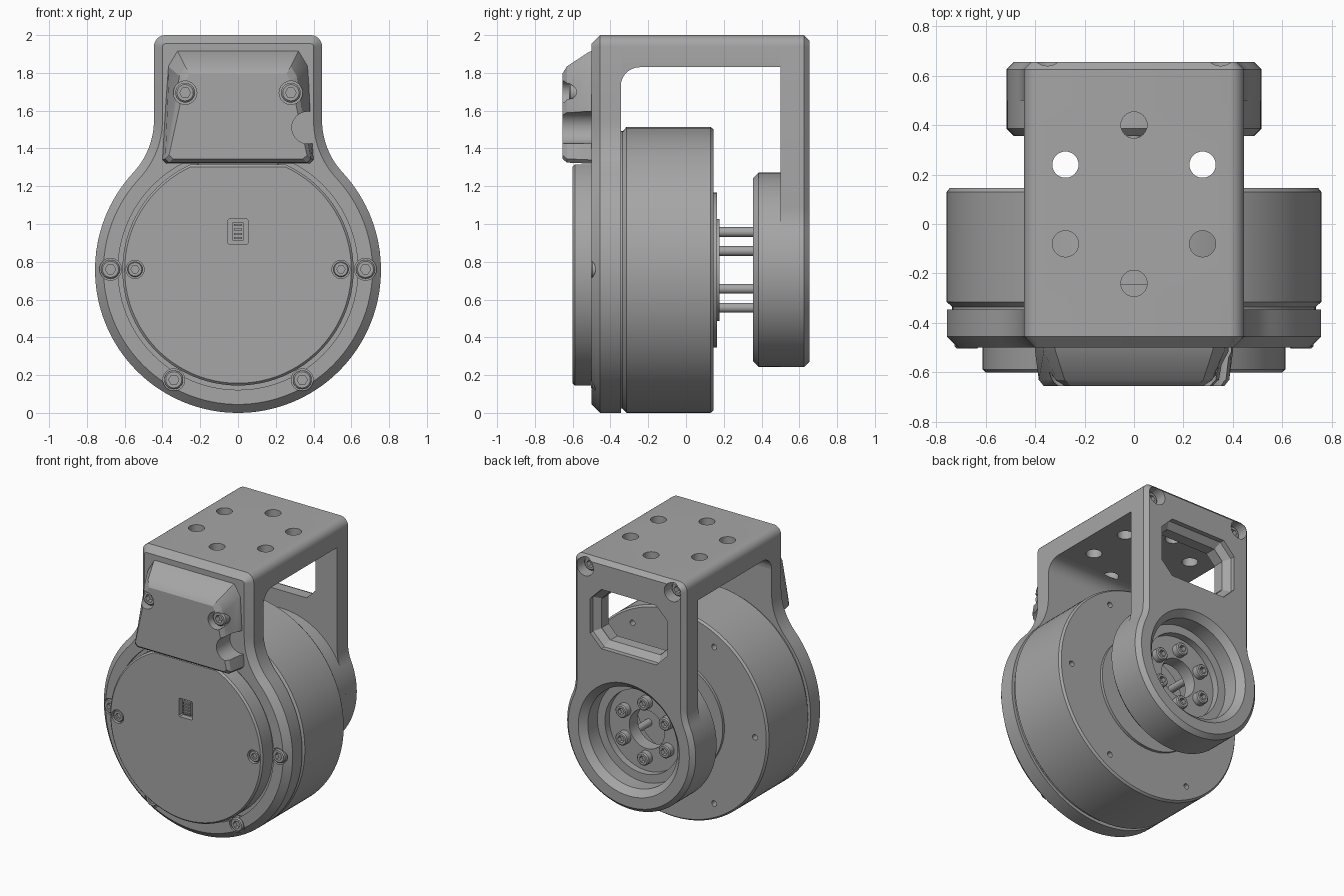
import bpy, bmesh
from math import sin, cos, pi, sqrt, atan2, radians

if "Cube" in bpy.data.objects:
    bpy.data.objects.remove(bpy.data.objects["Cube"])

grey = bpy.data.materials.new("machined_grey")
grey.use_nodes = True
grey.diffuse_color = (0.38, 0.38, 0.38, 1)
grey.node_tree.nodes["Principled BSDF"].inputs["Base Color"].default_value = grey.diffuse_color

CZ = 0.757      # height of the motor axis
HALF = 0.445    # half width of the bracket


# ---------- helpers ----------
def loft(name, loops, ring=False, bevel=()):
    """Skin loops of (x, y, z); bevel is a list of (y level, width)."""
    bm = bmesh.new()
    rows = [[bm.verts.new(p) for p in loop] for loop in loops]
    n = len(rows[0])
    for a, b in list(zip(rows, rows[1:])) + ([(rows[-1], rows[0])] if ring else []):
        for i in range(n):
            j = (i + 1) % n
            bm.faces.new((a[i], a[j], b[j], b[i]))
    if not ring:
        bm.faces.new(rows[0])
        bm.faces.new(rows[-1])
    bmesh.ops.recalc_face_normals(bm, faces=bm.faces)
    for level, width in bevel:
        rim = [e for e in bm.edges if all(abs(v.co.y - level) < 1e-5 for v in e.verts)]
        bmesh.ops.bevel(bm, geom=rim, offset=width, segments=1, affect='EDGES')
    mesh = bpy.data.meshes.new(name)
    bm.to_mesh(mesh)
    bm.free()
    mesh.materials.append(grey)
    obj = bpy.data.objects.new(name, mesh)
    bpy.context.collection.objects.link(obj)
    return obj


def prism(name, outline, y0, y1, bevel=()):
    return loft(name, [[(x, y, z) for x, z in outline] for y in (y0, y1)], bevel=bevel)


def arc(cx, cz, r, a0, a1, n):
    return [(cx + r * cos(a0 + (a1 - a0) * i / n), cz + r * sin(a0 + (a1 - a0) * i / n))
            for i in range(n + 1)]


def lathe(name, profile, x=0, z=CZ, sides=96, ring=False):
    """Turn (radius, y) points about an axis along y."""
    return loft(name, [[(px, y, pz) for px, pz in arc(x, z, r, 0, 2 * pi, sides)[:-1]]
                       for r, y in profile], ring)


def cut(obj, cutter):
    mod = obj.modifiers.new("cut", 'BOOLEAN')
    mod.operation, mod.solver, mod.object = 'DIFFERENCE', 'EXACT', cutter
    bpy.context.view_layer.objects.active = obj
    bpy.ops.object.modifier_apply(modifier=mod.name)
    bpy.data.objects.remove(cutter)


def bore(obj, x, z, r, y0, y1, sides=32):
    cut(obj, lathe("cutter", [(r, y0), (r, y1)], x, z, sides))


def screw(name, x, z, r, face, depth):
    """Socket head whose face lies at y = face; depth runs inwards."""
    lip = depth * 0.15
    head = lathe(name, [(r, face + depth), (r, face + lip), (r - abs(lip), face)], x, z, 32)
    bore(head, x, z, r * 0.55, face - depth, face + depth * 0.6, 6)


def keyhole(radius, fillet, top=2.0, corner=0.06):
    """Round disc blended into an upright tab, right half mirrored."""
    fx = HALF + fillet
    fz = sqrt((radius + fillet) ** 2 - fx ** 2)
    t = atan2(fz, fx)
    half = arc(0, CZ, radius, -pi / 2, t, 48)
    half += arc(fx, CZ + fz, fillet, pi + t, pi, 12)[1:]
    half += arc(HALF - corner, top - corner, corner, 0, pi / 2, 6)
    return half + [(-x, z) for x, z in reversed(half[1:])]


def octagon(w, z0, z1, c):
    return [(-w, z0 + c), (-w + c, z0), (w - c, z0), (w, z0 + c),
            (w, z1 - c), (w - c, z1), (-w + c, z1), (-w, z1 - c)]


# ---------- bracket: front plate ----------
front_plate = prism("front_plate", keyhole(0.757, 0.407), -0.5, -0.345, [(-0.5, 0.045)])
cut(front_plate, lathe("cutter", [(0.6, -0.475), (0.635, -0.475), (0.635, -0.55), (0.6, -0.55)],
                       ring=True))
plate_screws = [(s * x, z) for s in (-1, 1) for x, z in ((0.675, 0.76), (0.34, 0.175))]
for x, z in plate_screws:
    bore(front_plate, x, z, 0.058, -0.6, -0.465)
    screw("plate_screw", x, z, 0.05, -0.503, 0.05)

# ---------- bracket: top wall with mounting holes ----------
corner = arc(HALF - 0.06, 1.94, 0.06, 0, pi / 2, 6)
top_outline = [(HALF, 1.83)] + corner + [(-x, z) for x, z in reversed(corner)] + [(-HALF, 1.83)]
top_wall = prism("top_wall", top_outline, -0.345, 0.5)
for k in range(6):
    a = pi / 2 + k * pi / 3
    hx, hy = 0.32 * cos(a), 0.08 + 0.32 * sin(a)
    circle = arc(hx, hy, 0.053, 0, 2 * pi, 32)[:-1]
    cut(top_wall, loft("cutter", [[(x, y, z) for x, y in circle] for z in (1.7, 2.1)]))

# Rounded inner corner between top wall and front plate
gusset = [(-0.345, 1.83)] + arc(-0.245, 1.73, 0.1, pi / 2, pi, 8)
loft("inner_corner", [[(x, y, z) for y, z in gusset] for x in (-HALF, HALF)])

# ---------- bracket: back wall with window and bearing ring ----------
back_wall = prism("back_wall", keyhole(0.515, 0.3), 0.5, 0.655, [(0.655, 0.03)])
cut(back_wall, lathe("cutter", [(0.36, 0.45), (0.36, 0.61), (0.43, 0.68)]))
cut(back_wall, prism("cutter", octagon(0.27, 1.4, 1.75, 0.07), 0.4, 0.7))
cut(back_wall, prism("cutter", octagon(0.31, 1.36, 1.79, 0.09), 0.58, 0.7, [(0.58, 0.04)]))
for x in (-0.35, 0.35):
    bore(back_wall, x, 1.92, 0.066, 0.55, 0.7)
    screw("wall_screw", x, 1.92, 0.05, 0.6, -0.06)
lathe("bearing_ring", [(0.14, 0.355), (0.485, 0.355), (0.515, 0.385), (0.515, 0.5),
                       (0.3, 0.5), (0.3, 0.45), (0.14, 0.45)], ring=True)

# ---------- motor ----------
motor = lathe("motor_body", [(0.735, -0.355), (0.735, -0.335), (0.757, -0.315),
                             (0.757, 0.13), (0.745, 0.145)])
for k in range(6):
    a = k * pi / 3
    bore(motor, 0.655 * cos(a), CZ + 0.655 * sin(a), 0.02, 0.09, 0.2, 16)
lathe("motor_step", [(0.41, 0.13), (0.41, 0.165)])
lathe("motor_hub", [(0.27, 0.15), (0.27, 0.178)])
for k in range(6):
    a = pi / 2 + k * pi / 3
    x, z = 0.2 * cos(a), CZ + 0.2 * sin(a)
    lathe("drive_rod", [(0.026, 0.16), (0.026, 0.46)], x, z, 20)
    screw("drive_screw", x, z, 0.047, 0.5, -0.05)

# ---------- front cap, flat along the top ----------
cap_r, cap_top = 0.612, 1.315
t = atan2(cap_top - CZ, sqrt(cap_r ** 2 - (cap_top - CZ) ** 2))
cap = prism("front_cap", arc(0, CZ, cap_r, pi - t, 2 * pi + t, 80), -0.6, -0.45, [(-0.6, 0.012)])
for x in (-0.545, 0.545):
    bore(cap, x, 0.76, 0.048, -0.7, -0.575)
    screw("cap_screw", x, 0.76, 0.04, -0.594, 0.03)

# Small plug socket with contact pins
cut(cap, prism("cutter", octagon(0.055, 0.893, 1.027, 0.008), -0.7, -0.56))
prism("socket_block", octagon(0.03, 0.91, 1.01, 0.004), -0.585, -0.55)
for k in range(4):
    z = 0.925 + k * 0.023
    prism("socket_pin", octagon(0.022, z - 0.005, z + 0.005, 0.001), -0.594, -0.58)


# ---------- cable cover ----------
def cover_loop(y, low, high, z0, z1, c):
    side = [(low - 0.02, z0), (low, z0 + 0.02), (high, z1 - c), (high - c * 0.6, z1)]
    return [(x, y, z) for x, z in side + [(-x, z) for x, z in reversed(side)]]


cover = loft("cable_cover", [cover_loop(-0.49, 0.4, 0.37, 1.32, 1.92, 0.08),
                             cover_loop(-0.515, 0.4, 0.365, 1.32, 1.91, 0.08),
                             cover_loop(-0.63, 0.385, 0.31, 1.325, 1.835, 0.05),
                             cover_loop(-0.655, 0.365, 0.28, 1.345, 1.795, 0.04)])
notch = arc(0.37, 1.51, 0.085, pi / 2, 3 * pi / 2, 16) + [(0.5, 1.425), (0.5, 1.595)]
cut(cover, prism("cutter", notch, -0.7, -0.5))
for x in (-0.28, 0.28):
    bore(cover, x, 1.695, 0.062, -0.7, -0.57)
    screw("cover_screw", x, 1.695, 0.052, -0.62, 0.06)

# ---------- shading ----------
for obj in bpy.context.scene.objects:
    obj.select_set(obj.type == 'MESH')
bpy.context.view_layer.objects.active = cover
bpy.ops.object.shade_smooth_by_angle(angle=radians(25))
